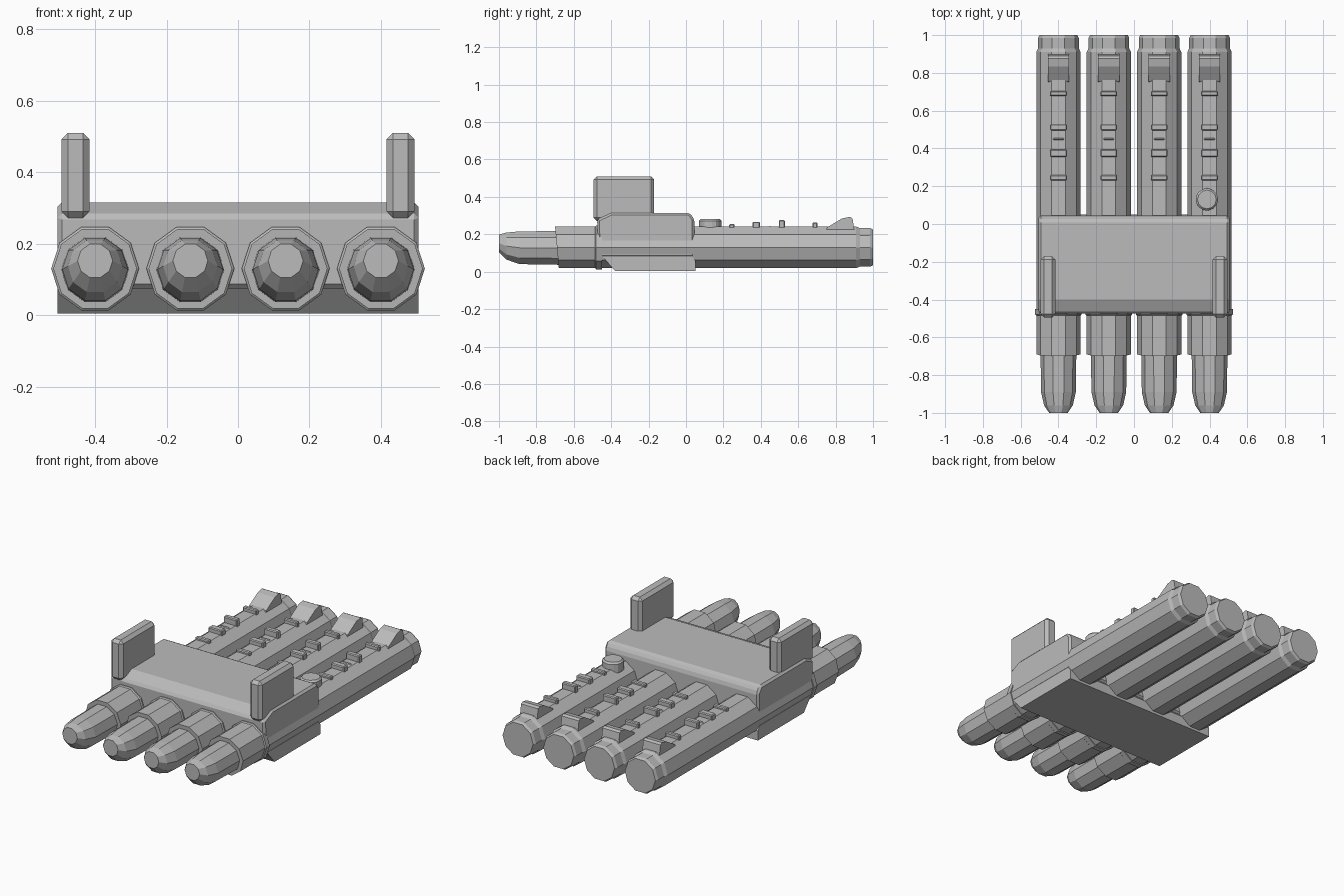
import bpy, bmesh, math

cube = bpy.data.objects.get("Cube")
if cube:
    bpy.data.objects.remove(cube, do_unlink=True)

grey = bpy.data.materials.new("plain grey")
grey.use_nodes = True
colour = (0.5, 0.5, 0.5, 1)
grey.diffuse_color = colour
grey.node_tree.nodes["Principled BSDF"].inputs["Base Color"].default_value = colour

AXIS_Z = 0.13
SIDES = 10


def finish(name, bm, bevel=0):
    """Turn a bmesh into a flat shaded object."""
    bmesh.ops.recalc_face_normals(bm, faces=bm.faces)
    mesh = bpy.data.meshes.new(name)
    bm.to_mesh(mesh)
    bm.free()
    mesh.materials.append(grey)
    obj = bpy.data.objects.new(name, mesh)
    bpy.context.collection.objects.link(obj)
    if bevel:
        mod = obj.modifiers.new("Bevel", "BEVEL")
        mod.width = bevel
        mod.segments = 1
        mod.limit_method = "ANGLE"
    return obj


def lathe(name, x, rings):
    """Loft ten-sided rings along y; each ring is (y, radius, centre z, slant)."""
    bm = bmesh.new()
    loops = []
    for y, r, zc, slant in rings:
        loop = []
        for i in range(SIDES):
            a = math.tau * i / SIDES
            dz = r * math.sin(a)
            loop.append(bm.verts.new((x + r * math.cos(a), y - slant * dz, zc + dz)))
        loops.append(loop)
    for a, b in zip(loops, loops[1:]):
        for i in range(SIDES):
            j = (i + 1) % SIDES
            bm.faces.new((a[i], a[j], b[j], b[i]))
    bm.faces.new(loops[0])
    bm.faces.new(loops[-1])
    return finish(name, bm)


def extrude(name, x, half, profile, bevel=0):
    """Extrude a (y, z) side profile across x."""
    bm = bmesh.new()
    left = [bm.verts.new((x - half, y, z)) for y, z in profile]
    right = [bm.verts.new((x + half, y, z)) for y, z in profile]
    bm.faces.new(left)
    bm.faces.new(right)
    n = len(profile)
    for i in range(n):
        j = (i + 1) % n
        bm.faces.new((left[i], left[j], right[j], right[i]))
    return finish(name, bm, bevel)


def bar(name, x, half, y0, y1, z0, z1, bevel=0):
    return extrude(name, x, half, [(y0, z0), (y1, z0), (y1, z1), (y0, z1)], bevel)


# Housing and the sled below it
extrude("housing", 0, 0.505,
        [(-0.47, 0.075), (0.045, 0.075), (0.045, 0.28), (0.02, 0.315),
         (-0.40, 0.315), (-0.475, 0.28)], 0.012)
extrude("sled", 0, 0.505,
        [(-0.45, 0.085), (-0.38, 0.004), (0.05, 0.004), (0.05, 0.06), (0.03, 0.085)])

# Four launch tubes with their warheads and top details
for n in range(4):
    x = -0.4 + n * 0.8 / 3
    lathe(f"tube_{n + 1}", x,
          [(-0.69, 0.117, AXIS_Z, 0.09), (0.91, 0.117, AXIS_Z, 0),
           (0.93, 0.108, AXIS_Z, 0), (0.985, 0.108, AXIS_Z, 0),
           (1.0, 0.1, AXIS_Z, 0)])
    lathe(f"tube_collar_{n + 1}", x,
          [(-0.49, 0.112, AXIS_Z, 0), (-0.48, 0.123, AXIS_Z, 0),
           (-0.45, 0.123, AXIS_Z, 0)])
    lathe(f"warhead_{n + 1}", x,
          [(-0.66, 0.095, 0.127, 0), (-0.89, 0.092, 0.128, 0),
           (-0.96, 0.076, 0.137, 0), (-1.0, 0.049, 0.152, 0)])
    for k, (y, half, top) in enumerate([(0.245, 0.014, 0.255), (0.375, 0.02, 0.267),
                                        (0.45, 0.005, 0.246), (0.512, 0.016, 0.277),
                                        (0.69, 0.013, 0.264)]):
        bar(f"ridge_{n + 1}_{k + 1}", x, 0.03 if k == 2 else 0.044,
            y - half, y + half, 0.225, top, 0.005)
    extrude(f"rear_sight_{n + 1}", x, 0.056,
            [(0.75, 0.225), (0.755, 0.237), (0.835, 0.285), (0.875, 0.293),
             (0.89, 0.285), (0.90, 0.225)])

# Upright plates on the housing
for side, name in ((-1, "right_plate"), (1, "left_plate")):
    bar(name, side * 0.455, 0.039, -0.495, -0.17, 0.272, 0.51, 0.018)

# Round button on the left tube
bm = bmesh.new()
bmesh.ops.create_cone(bm, cap_ends=True, segments=12, radius1=0.06, radius2=0.06, depth=0.07)
bmesh.ops.translate(bm, verts=bm.verts, vec=(0.386, 0.13, 0.247))
finish("round_button", bm, 0.01)
